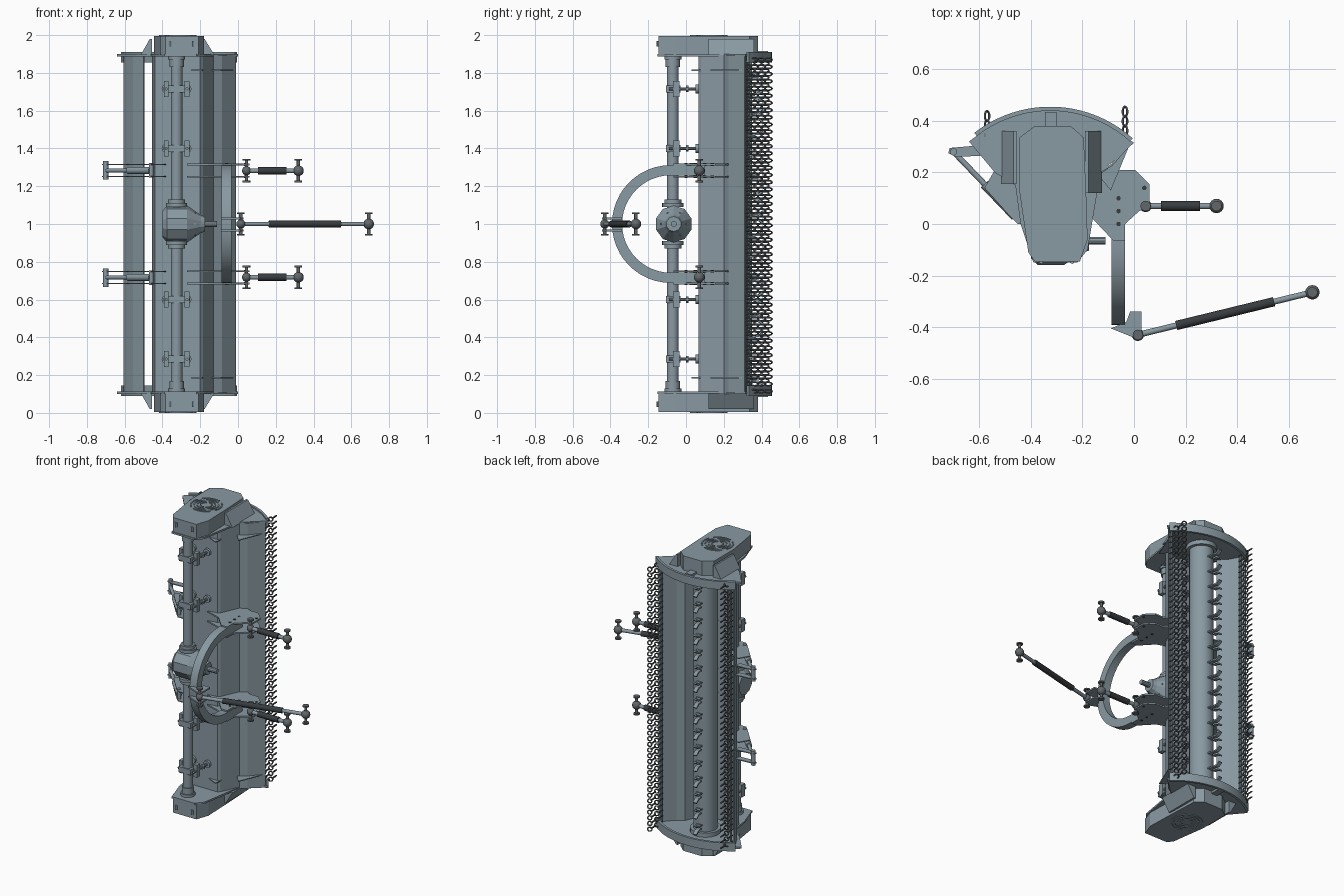
import bpy, bmesh
from math import pi, sin, cos, radians
from mathutils import Vector as V, Matrix

if "Cube" in bpy.data.objects:
    bpy.data.objects.remove(bpy.data.objects["Cube"])


def material(name, r, g, b):
    m = bpy.data.materials.new(name)
    m.diffuse_color = (r, g, b, 1)
    m.use_nodes = True
    m.node_tree.nodes["Principled BSDF"].inputs["Base Color"].default_value = m.diffuse_color
    return m


paint = material("blue_grey_paint", 0.25, 0.32, 0.36)
steel = material("dark_steel", 0.12, 0.135, 0.145)
dark = material("dark_sleeve", 0.04, 0.045, 0.05)


def extrude(bm, pts, vec):
    """Closed solid from a 3D outline swept along a vector."""
    vec = V(vec)
    a = [bm.verts.new(p) for p in pts]
    b = [bm.verts.new(V(p) + vec) for p in pts]
    bm.faces.new(a)
    bm.faces.new(b[::-1])
    for i in range(len(a)):
        j = (i + 1) % len(a)
        bm.faces.new((a[j], a[i], b[i], b[j]))


def plate(bm, xy, z0, z1):
    extrude(bm, [(x, y, z0) for x, y in xy], (0, 0, z1 - z0))


def box(bm, x0, x1, y0, y1, z0, z1):
    plate(bm, [(x0, y0), (x1, y0), (x1, y1), (x0, y1)], z0, z1)


def rod(bm, p, q, r, r2=None, n=16):
    p, q = V(p), V(q)
    m = Matrix.Translation((p + q) / 2) @ (q - p).to_track_quat('Z', 'Y').to_matrix().to_4x4()
    bmesh.ops.create_cone(bm, cap_ends=True, segments=n, radius1=r,
                          radius2=r if r2 is None else r2, depth=(q - p).length, matrix=m)


def strip(pts, t):
    """Thicken an open polyline into an outline."""
    pts = [V(p) for p in pts]
    off = []
    for i, p in enumerate(pts):
        d = (pts[min(i + 1, len(pts) - 1)] - pts[max(i - 1, 0)]).normalized()
        off.append(p + V((-d.y, d.x)) * t)
    return pts + off[::-1]


def loop(bm, c, u, v, a, b, r, n=10, k=5):
    """Oval ring of wire: half-length a along u, half-width b along v."""
    c, u, v = V(c), V(u), V(v).normalized()
    w = u.cross(v)
    g = []
    for i in range(n):
        t = 2 * pi * i / n
        o = (u * cos(t) + v * sin(t))
        g.append([bm.verts.new(c + u * a * cos(t) + v * b * sin(t)
                  + (o * cos(2 * pi * j / k) + w * sin(2 * pi * j / k)) * r) for j in range(k)])
    for i in range(n):
        for j in range(k):
            bm.faces.new((g[i][j], g[(i + 1) % n][j], g[(i + 1) % n][(j + 1) % k], g[i][(j + 1) % k]))


def finish(name, bm, mirror=False, mat=paint, smooth=True):
    if mirror:  # other half of the machine, about z = 1
        d = bmesh.ops.duplicate(bm, geom=bm.verts[:] + bm.edges[:] + bm.faces[:])["geom"]
        for e in d:
            if isinstance(e, bmesh.types.BMVert):
                e.co.z = 2 - e.co.z
    bmesh.ops.recalc_face_normals(bm, faces=bm.faces)
    me = bpy.data.meshes.new(name)
    bm.to_mesh(me)
    bm.free()
    if smooth:
        me.shade_smooth()
        me.set_sharp_from_angle(angle=radians(32))
    me.materials.append(mat)
    bpy.context.collection.objects.link(bpy.data.objects.new(name, me))


new = bmesh.new
CX, CY, R = -0.325, -0.023, 0.478  # curved skid centre and radius


def arc(r, a0, a1, n=20):
    return [(CX + r * cos(radians(a0 + (a1 - a0) * i / n)), CY + r * sin(radians(a0 + (a1 - a0) * i / n)))
            for i in range(n + 1)]


# main hood and hinged rear flap
bm = new()
plate(bm, strip([(-0.455, 0.2), (-0.44, 0.065), (-0.2, 0.065), (-0.185, 0.08), (-0.13, 0.2),
                 (-0.085, 0.225), (-0.01, 0.31)], 0.008), 0.105, 1.895)
finish("hood", bm, smooth=False)
bm = new()
plate(bm, strip([(-0.605, 0.345), (-0.555, 0.25), (-0.5, 0.19)], 0.008), 0.105, 1.895)
finish("rear_flap", bm, smooth=False)

# end plates with curved skids
bm = new()
plate(bm, arc(R - 0.015, 50, 126) + [(-0.64, 0.32), (-0.54, 0.2), (-0.46, 0.15), (-0.44, 0), (-0.39, -0.15),
      (-0.22, -0.15), (-0.18, -0.1), (-0.13, 0.2), (0, 0.315)], 0.1, 0.112)
finish("end_plates", bm, True, smooth=False)
bm = new()
plate(bm, arc(R - 0.016, 48, 128) + arc(R, 128, 48), 0.09, 0.145)
finish("skids", bm, True)

# belt covers, vent rings, bolts
bm = new()
plate(bm, [(-0.385, 0.38), (-0.245, 0.38), (-0.195, 0.335), (-0.185, 0.1), (-0.18, -0.06), (-0.21, -0.145),
           (-0.385, -0.145), (-0.41, -0.11), (-0.445, 0.13), (-0.445, 0.335)], 0.004, 0.105)
box(bm, -0.345, -0.3, 0.37, 0.435, 0.085, 0.1)
for x, y in [(-0.36, -0.146), (-0.24, -0.146)]:
    rod(bm, (x, y, 0.03), (x, y, 0.06), 0.009, n=6)
finish("belt_covers", bm, True, smooth=False)
bm = new()
for r in (0.04, 0.06, 0.08, 0.1):
    for k in range(4):
        a = k * 90 + r * 700
        pts = [(-0.32 + q * cos(radians(b)), 0.12 + q * sin(radians(b)))
               for q, bs in ((r, range(0, 71, 14)), (r - 0.008, range(70, -1, -14))) for b in [a + s for s in bs]]
        plate(bm, pts, 0, 0.006)
finish("cover_vents", bm, True)

# sloped guards beside the covers
bm = new()
for xi, xo, y0 in ((-0.19, -0.125, 0.12), (-0.455, -0.515, 0.155)):
    extrude(bm, [(xi, y0, 0.105), (xi, y0, 0.02), (xi + (xo - xi) * 0.2, y0, 0.02), (xo, y0, 0.105)],
            (0, 0.36 - y0, 0))
finish("side_guards", bm, True, smooth=False)

# drive tube with flanges
bm = new()
rod(bm, (-0.325, -0.07, 0.1), (-0.325, -0.07, 1.9), 0.031, n=24)
for z0, z1, r in ((0.11, 0.13, 0.045), (0.13, 0.17, 0.038), (0.87, 0.89, 0.045), (0.89, 0.91, 0.056)):
    for f in (0, 1):
        rod(bm, (-0.325, -0.07, abs(2 * f - z0)), (-0.325, -0.07, abs(2 * f - z1)), r, n=24)
finish("drive_tube", bm)

# gearbox and input shaft
bm = new()
for x0, x1, r0, r1 in ((-0.4, -0.375, 0.07, 0.098), (-0.375, -0.27, 0.098, 0.098), (-0.27, -0.2, 0.098, 0.05),
                       (-0.2, -0.175, 0.05, 0.04), (-0.175, -0.11, 0.016, 0.016)):
    rod(bm, (x0, -0.065, 1), (x1, -0.065, 1), r0, r1, n=10)
for k in range(6):
    y, z = -0.065 + 0.062 * cos(k * pi / 3), 1 + 0.062 * sin(k * pi / 3)
    rod(bm, (-0.26, y, z), (-0.225, y, z), 0.008, n=6)
finish("gearbox", bm, smooth=False)

# tube mounts with adjusting screws
bm = new()
for z in (0.285, 0.6):
    box(bm, -0.37, -0.28, -0.105, -0.03, z - 0.018, z + 0.018)
    for x in (-0.38, -0.27):
        box(bm, x - 0.012, x + 0.012, -0.07, -0.035, z - 0.042, z + 0.042)
        rod(bm, (x, -0.09, z), (x, 0.07, z), 0.008, n=10)
        rod(bm, (x, 0.0, z), (x, 0.012, z), 0.017, n=6)
        rod(bm, (x, 0.05, z), (x, 0.07, z), 0.024, n=12)
finish("tube_mounts", bm, True)

# hood gussets
bm = new()
plate(bm, [(-0.27, 0.066), (-0.19, 0.03), (-0.18, 0.09)], 0.183, 0.189)
plate(bm, [(-0.14, 0.19), (-0.09, 0.13), (-0.02, 0.3), (-0.085, 0.226)], 0.183, 0.189)
finish("hood_gussets", bm, True, smooth=False)

# hitch plates and arch
hitch = [(-0.055, 0.21), (0.005, 0.21), (0.06, 0.155), (0.06, 0.07), (0.02, 0.05), (-0.035, 0.0), (-0.035, -0.065),
         (-0.08, -0.065), (-0.16, 0.02), (-0.27, 0.055), (-0.2, 0.07), (-0.13, 0.2), (-0.085, 0.225)]
bm = new()
for z in (0.685, 0.75):
    plate(bm, hitch, z - 0.005, z + 0.005)
finish("hitch_plates", bm, True, smooth=False)
bm = new()
for x, y in [(-0.06, 0.1), (-0.06, 0.05), (-0.06, 0.0), (0.04, 0.14)]:
    for z in (0.685, 0.75):
        rod(bm, (x, y, z - 0.007), (x, y, z + 0.007), 0.009, n=10)
finish("hitch_bolts", bm, True, dark)
bm = new()
ring = lambda r: [(-0.088, -0.08 - r * sin(pi * i / 24), 1 + r * cos(pi * i / 24)) for i in range(25)]
extrude(bm, [(-0.088, 0.1, 1.312)] + ring(0.312) + [(-0.088, 0.1, 0.688), (-0.088, 0.1, 0.742)]
        + ring(0.258)[::-1] + [(-0.088, 0.1, 1.258)], (0.053, 0, 0))
finish("hitch_arch", bm)
bm = new()
for z in (0.965, 1.03):
    plate(bm, [(-0.09, -0.405), (-0.03, -0.38), (-0.015, -0.34), (0.03, -0.34), (0.03, -0.42),
               (0.01, -0.445)], z - 0.005, z + 0.005)
finish("top_link_bracket", bm, smooth=False)


# links with ball ends, pins and dark sleeves
def link(name, p, q, t0, t1, r, ball):
    p, q = V(p), V(q)
    bm = new()
    rod(bm, p, q, r * 0.65)
    finish(name + "_rod", bm)
    bm = new()
    for e, k in ((p, 0.85), (q, 1)):
        bmesh.ops.create_uvsphere(bm, u_segments=16, v_segments=10, radius=ball * k, matrix=Matrix.Translation(e))
        rod(bm, e - V((0, 0, 0.06)), e + V((0, 0, 0.06)), 0.009)
        for s in (-1, 1):
            rod(bm, e + V((0, 0, 0.053 * s)), e + V((0, 0, 0.062 * s)), 0.02)
    finish(name + "_ball_ends", bm, mat=steel)
    bm = new()
    rod(bm, p.lerp(q, t0), p.lerp(q, t1), r)
    finish(name + "_sleeve", bm, mat=dark)


link("top_link", (0.015, -0.43, 1), (0.692, -0.265, 1), 0.22, 0.78, 0.018, 0.028)
for i, z in enumerate((0.718, 1.282)):
    link("lower_link_%d" % (i + 1), (0.045, 0.07, z), (0.32, 0.07, z), 0.22, 0.77, 0.019, 0.028)

# rear flap arms and cylinders
bm = new()
for z in (0.685, 0.748):
    plate(bm, [(-0.72, 0.275), (-0.715, 0.295), (-0.6, 0.305), (-0.575, 0.3), (-0.59, 0.265), (-0.69, 0.26)],
          z - 0.003, z + 0.003)
    plate(bm, [(-0.58, 0.14), (-0.54, 0.21), (-0.45, 0.2), (-0.435, 0.07), (-0.38, 0.07), (-0.4, 0.0),
               (-0.45, 0.0), (-0.49, 0.04)], z - 0.003, z + 0.003)
rod(bm, (-0.7, 0.28, 0.667), (-0.7, 0.28, 0.765), 0.014)
rod(bm, (-0.46, 0.03, 0.677), (-0.46, 0.03, 0.755), 0.012)
rod(bm, (-0.7, 0.28, 0.717), (-0.46, 0.03, 0.717), 0.011)
rod(bm, (-0.58, 0.155, 0.717), (-0.46, 0.03, 0.717), 0.019)
finish("rear_arms", bm, True)

# rotor with two rows of split hammer flails
RX, RY = -0.325, 0.255
bm = new()
rod(bm, (RX, RY, 0.11), (RX, RY, 1.89), 0.075, n=28)
rod(bm, (RX, RY, 0.112), (RX, RY, 0.14), 0.095, n=28)
rod(bm, (RX, RY, 1.86), (RX, RY, 1.888), 0.095, n=28)
finish("rotor", bm)
bm = new()
for row in range(2):
    a = radians(95 + 180 * row)
    d, s = V((cos(a), sin(a), 0)), V((-sin(a), cos(a), 0))
    for i in range(16):
        c = V((RX, RY, 0.18 + 0.107 * i + 0.03 * row))
        extrude(bm, [c + d * 0.07 + s * 0.02, c + d * 0.11 + s * 0.012, c + d * 0.11 - s * 0.012,
                     c + d * 0.07 - s * 0.02], (0, 0, 0.008))
        for e in (-1, 1):
            z = V((0, 0, 1)) * e
            extrude(bm, [c + d * 0.095 + z * 0.006, c + d * 0.13 + z * 0.008, c + d * 0.155 + z * 0.026,
                         c + d * 0.15 + z * 0.034, c + d * 0.125 + z * 0.018, c + d * 0.095 + z * 0.016], s * 0.025)
finish("flails", bm, smooth=False)

# chain curtains hung on rails
for name, x, y0, n, dz in (("front", -0.035, 0.325, 4, 0), ("rear", -0.57, 0.345, 3, 0.018)):
    bm = new()
    for i in range(47):
        for k in range(n):
            loop(bm, (x, y0 + 0.037 * k, 0.115 + dz + 1.755 * i / 46), (0, 1, 0), (1, 0, 1 if k % 2 else -1),
                 0.02, 0.013, 0.0045)
    finish(name + "_chains", bm, mat=steel)
    bm = new()
    rod(bm, (x, y0 - 0.012, 0.105), (x, y0 - 0.012, 1.895), 0.007, n=10)
    finish(name + "_chain_rail", bm)
